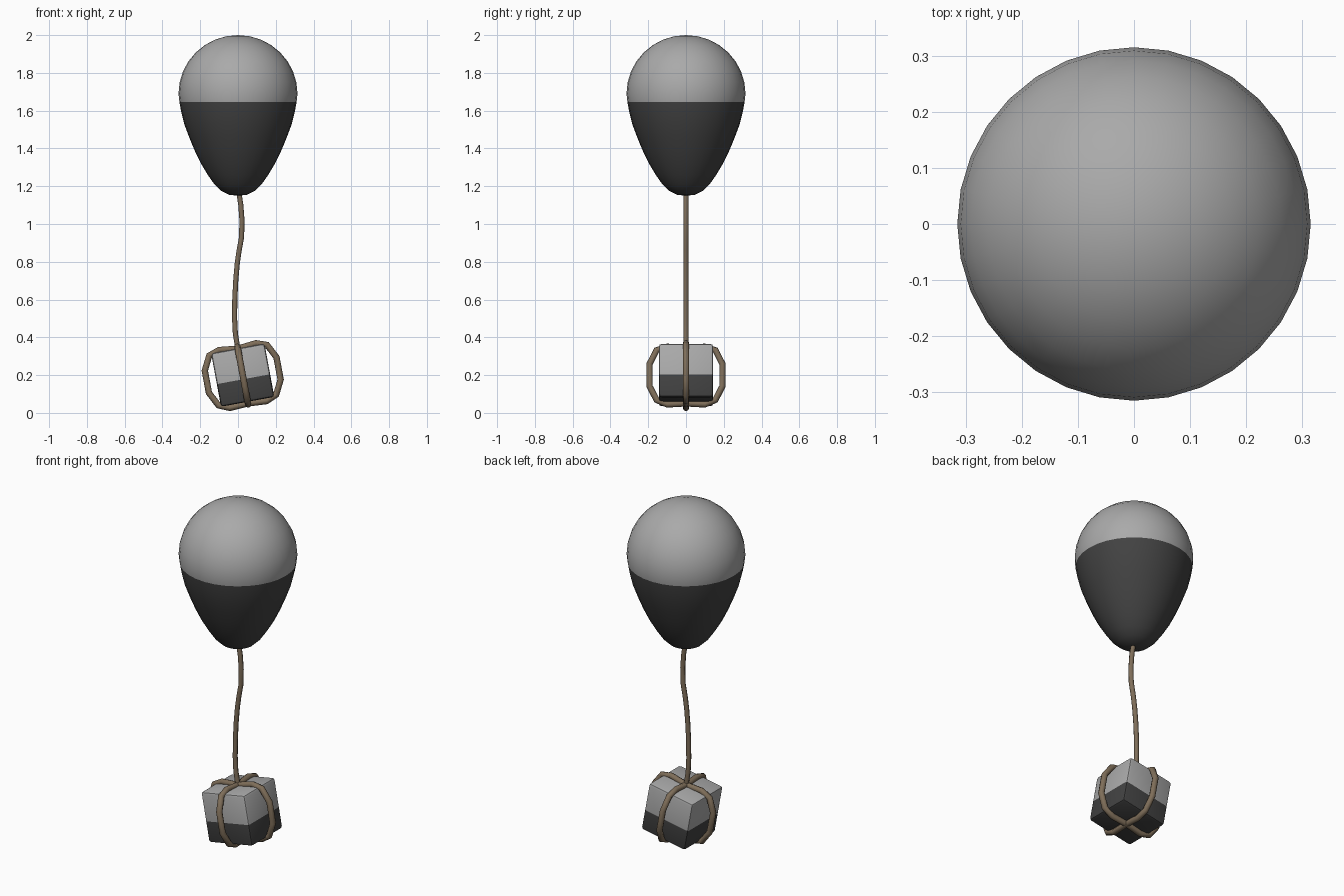
import bpy, bmesh, math
from mathutils import Matrix, Vector

if "Cube" in bpy.data.objects:
    bpy.data.objects.remove(bpy.data.objects["Cube"])


def material(name, rgb):
    m = bpy.data.materials.new(name)
    m.diffuse_color = (*rgb, 1)
    m.use_nodes = True
    m.node_tree.nodes["Principled BSDF"].inputs["Base Color"].default_value = m.diffuse_color
    return m


LIGHT = material("light grey", (0.40, 0.40, 0.40))
DARK = material("dark grey", (0.055, 0.055, 0.055))
ROPE = material("rope brown", (0.21, 0.155, 0.10))


def finish(name, bm, mats, smooth_angle=None):
    bmesh.ops.recalc_face_normals(bm, faces=bm.faces)
    me = bpy.data.meshes.new(name)
    bm.to_mesh(me)
    bm.free()
    ob = bpy.data.objects.new(name, me)
    bpy.context.collection.objects.link(ob)
    for m in mats:
        me.materials.append(m)
    if smooth_angle:
        bpy.ops.object.select_all(action='DESELECT')
        ob.select_set(True)
        bpy.context.view_layer.objects.active = ob
        bpy.ops.object.shade_smooth_by_angle(angle=math.radians(smooth_angle))
    return ob


def rope(name, points, radius, closed=False, matrix=Matrix()):
    # sweep an octagon along a path
    pts = [matrix @ Vector(p) for p in points]
    n, sides = len(pts), 8
    # path plane normal keeps the frame from twisting
    side = (matrix.to_3x3() @ Vector((0, 1, 0))).normalized()
    bm = bmesh.new()
    rings = []
    for i, p in enumerate(pts):
        a = pts[(i - 1) % n] if closed else pts[max(i - 1, 0)]
        b = pts[(i + 1) % n] if closed else pts[min(i + 1, n - 1)]
        across = (b - a).normalized().cross(side)
        rings.append([bm.verts.new(p + radius * (
            across * math.cos(2 * math.pi * k / sides)
            + side * math.sin(2 * math.pi * k / sides))) for k in range(sides)])
    for i in range(n if closed else n - 1):
        r, s = rings[i], rings[(i + 1) % n]
        for k in range(sides):
            j = (k + 1) % sides
            bm.faces.new((r[k], r[j], s[j], s[k]))
    if not closed:
        bm.faces.new(rings[0])
        bm.faces.new(rings[-1])
    return finish(name, bm, [ROPE], 50)


# balloon: round dome over a tapering lower half, two colours by height
SPLIT = 1.645
R, ZC, SEG = 0.315, 1.69, 32
profile = [(R * math.sin(a), ZC + (2.0 - ZC) * math.cos(a))
           for a in (math.pi / 2 * i / 8 for i in range(1, 9))]
profile += [(0.310, SPLIT), (0.301, 1.595), (0.285, 1.53), (0.259, 1.46),
            (0.230, 1.39), (0.196, 1.32), (0.160, 1.26), (0.125, 1.21),
            (0.088, 1.175), (0.045, 1.154)]
bm = bmesh.new()
rings = [[bm.verts.new((r * math.cos(2 * math.pi * k / SEG),
                        r * math.sin(2 * math.pi * k / SEG), z))
          for k in range(SEG)] for r, z in profile]
for r, s in zip(rings, rings[1:]):
    for k in range(SEG):
        j = (k + 1) % SEG
        bm.faces.new((r[k], r[j], s[j], s[k]))
for ring, z in ((rings[0], 2.0), (rings[-1], 1.15)):
    tip = bm.verts.new((0, 0, z))
    for k in range(SEG):
        bm.faces.new((ring[k], ring[(k + 1) % SEG], tip))
for f in bm.faces:
    f.material_index = 1 if f.calc_center_median().z < SPLIT else 0
finish("balloon", bm, [LIGHT, DARK], 60)

# box: bevelled cube, tilted, dark below its middle
tilt = Matrix.Translation((0.025, 0, 0.2)) @ Matrix.Rotation(math.radians(-10.5), 4, 'Y')
bm = bmesh.new()
bmesh.ops.create_cube(bm, size=0.287)
bmesh.ops.bevel(bm, geom=bm.edges[:], offset=0.014, segments=2, profile=0.5,
                affect='EDGES')
bmesh.ops.bisect_plane(bm, geom=bm.verts[:] + bm.edges[:] + bm.faces[:],
                       plane_co=(0, 0, -0.022), plane_no=(0, 0, 1))
for f in bm.faces:
    f.material_index = 1 if f.calc_center_median().z < -0.022 else 0
bm.transform(tilt)
finish("box", bm, [LIGHT, DARK], 35)

# two rope loops crossing over and under the box
half = [(0.10, 0.153), (0.155, 0.135), (0.193, 0.06), (0.193, -0.06),
        (0.155, -0.135), (0.10, -0.158)]
loop = ([(0, 0, 0.142)] + [(u, 0, v) for u, v in half] + [(0, 0, -0.152)]
        + [(-u, 0, v) for u, v in reversed(half)])
rope("rope_loop_side", loop, 0.017, True, tilt)
rope("rope_loop_front", loop, 0.017, True,
     tilt @ Matrix.Rotation(math.pi / 2, 4, 'Z'))

# hanging rope
path = [(0.004, 1.17), (0.015, 1.10), (0.021, 1.02), (0.019, 0.93), (0.006, 0.86),
        (-0.004, 0.79), (-0.012, 0.70), (-0.017, 0.60), (-0.018, 0.50),
        (-0.014, 0.42), (0.0, 0.335)]
rope("hanging_rope", [(x, 0, z) for x, z in path], 0.0135)
